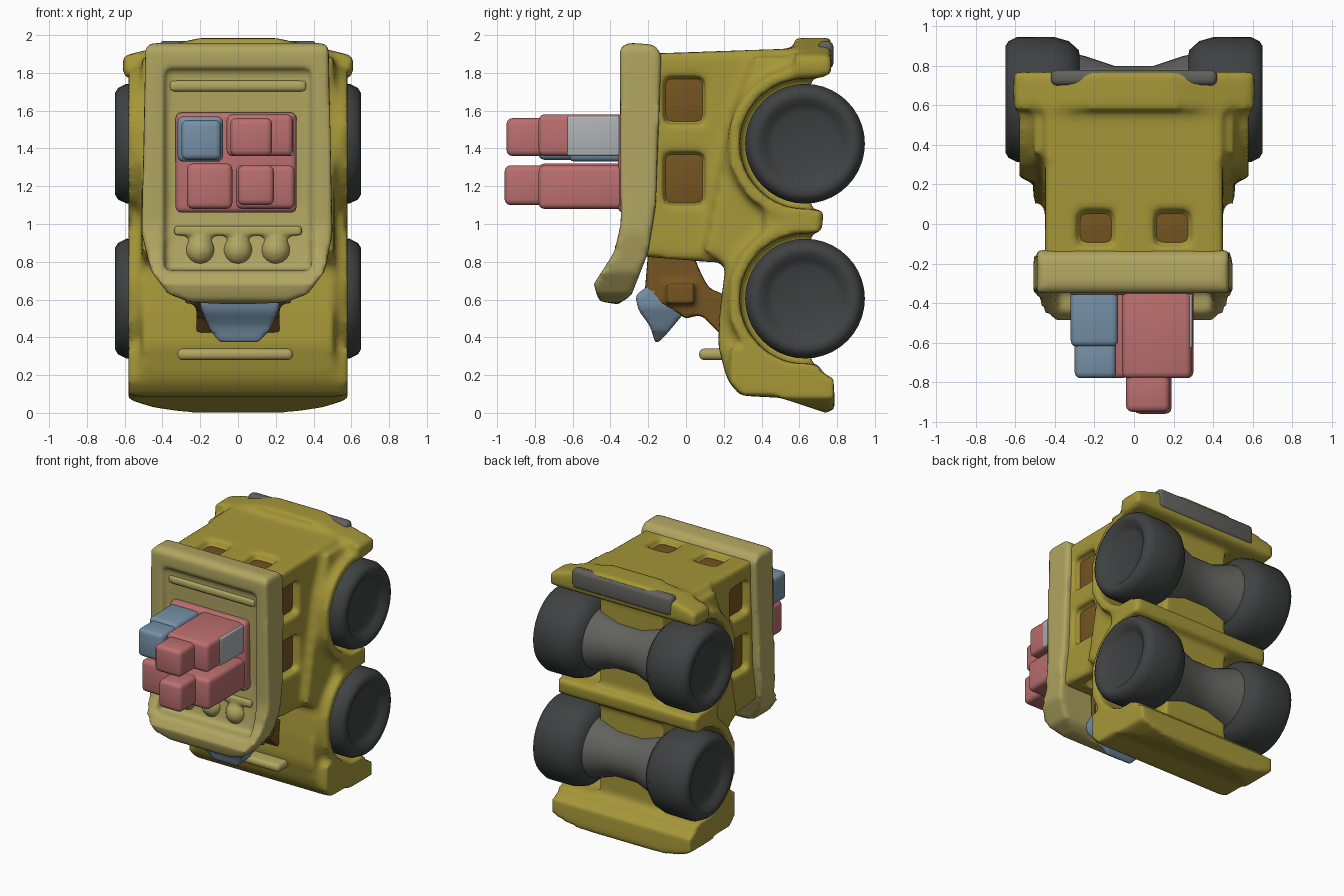
import bpy, bmesh
from math import sin, cos, pi, radians
from mathutils import Matrix

if "Cube" in bpy.data.objects:
    bpy.data.objects.remove(bpy.data.objects["Cube"])

def mat(name, c):
    m = bpy.data.materials.new(name)
    m.diffuse_color = (*c, 1)
    m.use_nodes = True
    m.node_tree.nodes["Principled BSDF"].inputs["Base Color"].default_value = m.diffuse_color
    return m

YELLOW = mat("yellow", (0.38, 0.31, 0.04))
PALE = mat("pale_yellow", (0.44, 0.38, 0.12))
BROWN = mat("brown", (0.18, 0.09, 0.015))
DARK = mat("rubber", (0.05, 0.055, 0.055))
METAL = mat("metal", (0.12, 0.12, 0.11))
RED = mat("red", (0.50, 0.16, 0.16))
BLUE = mat("blue", (0.18, 0.28, 0.38))

def prism(bm, pts, a, b, axis='x'):
    """Extrude a (y,z) profile along x, or an (x,z) profile along y."""
    def co(p, t):
        return (t, p[0], p[1]) if axis == 'x' else (p[0], t, p[1])
    lo = [bm.verts.new(co(p, a)) for p in pts]
    hi = [bm.verts.new(co(p, b)) for p in pts]
    fs = [bm.faces.new(lo), bm.faces.new(hi[::-1])]
    n = len(pts)
    for i in range(n):
        fs.append(bm.faces.new((lo[i], hi[i], hi[(i+1) % n], lo[(i+1) % n])))
    bmesh.ops.recalc_face_normals(bm, faces=fs)

def box(bm, x0, x1, y0, y1, z0, z1):
    prism(bm, [(y0, z0), (y1, z0), (y1, z1), (y0, z1)], x0, x1)

def circle(cy, cz, r, n=40, ymax=9):
    return [(min(ymax, cy + r*cos(2*pi*i/n)), cz + r*sin(2*pi*i/n)) for i in range(n)]

def lathe(bm, prof, cy, cz, sx=1, n=40):
    """Spin an (x, radius) profile about an x-parallel axis."""
    rings = [[bm.verts.new((sx*x, cy + r*cos(2*pi*i/n), cz + r*sin(2*pi*i/n)))
              for i in range(n)] for x, r in prof]
    fs = [bm.faces.new(rings[0]), bm.faces.new(rings[-1])]
    for p, q in zip(rings, rings[1:]):
        for i in range(n):
            j = (i+1) % n
            fs.append(bm.faces.new((p[i], q[i], q[j], p[j])))
    bmesh.ops.recalc_face_normals(bm, faces=fs)

def make(name, bm, m=None):
    me = bpy.data.meshes.new(name)
    bm.to_mesh(me)
    bm.free()
    ob = bpy.data.objects.new(name, me)
    bpy.context.collection.objects.link(ob)
    if m:
        me.materials.append(m)
    return ob

def mod(ob, kind, **kw):
    md = ob.modifiers.new(kind.lower(), kind)
    for k, v in kw.items():
        setattr(md, k, v)

def bake(ob, angle=60):
    dg = bpy.context.evaluated_depsgraph_get()
    me = bpy.data.meshes.new_from_object(ob.evaluated_get(dg))
    ob.modifiers.clear()
    ob.data = me
    bpy.ops.object.select_all(action='DESELECT')
    ob.select_set(True)
    bpy.context.view_layer.objects.active = ob
    bpy.ops.object.shade_smooth_by_angle(angle=radians(angle))

def melt(ob, cuts=(), size=0.02, it=4):
    """Fuse the pieces, cut, fuse again and soften."""
    mod(ob, 'REMESH', mode='VOXEL', voxel_size=size)
    for op, c in cuts:
        c.hide_render = True
        mod(ob, 'BOOLEAN', operation=op, object=c, solver='EXACT')
    if cuts:
        mod(ob, 'REMESH', mode='VOXEL', voxel_size=size)
    mod(ob, 'SMOOTH', factor=0.5, iterations=it)
    bake(ob, 80)
    for _, c in cuts:
        bpy.data.objects.remove(c)

def soft(name, pieces, m, w=0.03):
    bm = bmesh.new()
    for p in pieces:
        box(bm, *p)
    ob = make(name, bm, m)
    mod(ob, 'BEVEL', width=w, segments=3)
    bake(ob, 50)

WHEELS = [(0.63, 1.425), (0.63, 0.605)]

# body: cabin, flared lower shell, fenders and bumpers fused together
bm = bmesh.new()
prism(bm, [(-0.25, 0.83), (0.1, 0.80), (0.35, 0.80), (0.6, 1.2), (0.6, 1.93), (-0.25, 1.90)], -0.45, 0.45)
prism(bm, [(0.10, 0.86), (0.21, 0.78), (0.18, 0.55), (0.17, 0.36), (0.21, 0.20), (0.29, 0.10),
           (0.55, 0.10), (0.68, 0.10), (0.68, 1.88), (0.36, 1.88), (0.25, 1.6)], -0.51, 0.51)
prism(bm, [(0.42, 0.93), (0.72, 0.98), (0.73, 1.07), (0.42, 1.12)], -0.57, 0.57)
prism(bm, [(0.22, 0.17), (0.29, 0.09), (0.5, 0.08), (0.74, 0.0), (0.79, 0.02), (0.78, 0.19),
           (0.6, 0.24), (0.4, 0.35), (0.24, 0.35)], -0.58, 0.58)
for cy, cz in WHEELS:
    prism(bm, circle(cy, cz, 0.41, ymax=0.71), -0.58, 0.58)
prism(bm, [(-0.45, 1.93), (-0.61, 1.89), (-0.61, 1.79), (0.61, 1.79), (0.61, 1.89), (0.45, 1.93),
           (0.2, 1.985), (-0.2, 1.985)], 0.58, 0.77, 'y')
body = make("body", bm, YELLOW)

# wheel wells, window pockets, trimmed bumper corners, then the underside hollow
bm = bmesh.new()
for s in (-1, 1):
    for cy, cz in WHEELS:
        prism(bm, circle(cy, cz, 0.345), s*0.27, s*0.8)
    for z0, z1 in ((1.53, 1.78), (1.10, 1.38)):
        box(bm, s*0.38, s*0.6, -0.12, 0.10, z0, z1)
    box(bm, s*0.10, s*0.29, -0.11, 0.07, 1.85, 2.0)
    box(bm, s*0.06, s*0.36, -0.12, 0.12, 0.7, 0.88)
    prism(bm, [(s*0.25, -0.1), (s*0.25, 0.0), (s*0.45, 0.03), (s*0.7, 0.11), (s*0.7, -0.1)], 0, 1, 'y')
wells = make("body_cutter", bm)
bm = bmesh.new()
for cy, cz in WHEELS:
    box(bm, -0.8, 0.8, 0.66, 1.2, cz-0.35, cz+0.35)
melt(body, [('DIFFERENCE', wells), ('DIFFERENCE', make("underside_cutter", bm))], it=6)

# dark panes in the pockets
panes = []
for s in (-1, 1):
    a, b = sorted((s*0.3, s*0.395))
    panes += [(a, b, -0.12, 0.10, 1.53, 1.78), (a, b, -0.12, 0.10, 1.10, 1.38)]
    a, b = sorted((s*0.10, s*0.29))
    panes.append((a, b, -0.11, 0.07, 1.8, 1.865))
soft("windows", panes, BROWN, 0.01)

# roof tray with raised rim and drooping front edge
bm = bmesh.new()
prism(bm, [(-0.35, 1.93), (-0.31, 1.96), (-0.17, 1.95), (-0.13, 1.90), (-0.16, 1.1), (-0.20, 0.85),
           (-0.29, 0.62), (-0.36, 0.575), (-0.46, 0.59), (-0.49, 0.68), (-0.38, 0.85), (-0.345, 1.0)], -0.7, 0.7)
roof = make("roof", bm, PALE)
bm = bmesh.new()
prism(bm, [(-0.49, 1.93), (-0.45, 1.97), (0.45, 1.97), (0.48, 1.93), (0.50, 0.95), (0.46, 0.75), (0.37, 0.63),
           (0.25, 0.585), (0, 0.57), (-0.25, 0.585), (-0.37, 0.63), (-0.46, 0.75), (-0.51, 0.95)], -1, 1, 'y')
outline = make("roof_outline", bm)
bm = bmesh.new()
prism(bm, [(-0.6, 1.84), (-0.31, 1.82), (-0.295, 1.1), (-0.31, 0.92), (-0.34, 0.76), (-0.6, 0.74)], -0.39, 0.39)
melt(roof, [('INTERSECT', outline), ('DIFFERENCE', make("roof_cutter", bm))], 0.018, 4)

# lamps and ribs inside the tray
bm = bmesh.new()
for x in (-0.2, 0, 0.2):
    bmesh.ops.create_uvsphere(bm, u_segments=16, v_segments=10, radius=0.08,
                              matrix=Matrix.Translation((x, -0.30, 0.86)))
box(bm, -0.34, 0.34, -0.335, -0.27, 0.94, 0.99)
box(bm, -0.36, 0.36, -0.325, -0.27, 1.70, 1.76)
melt(make("roof_lamps", bm, PALE), size=0.015, it=4)

# cargo blocks standing out of the roof
soft("cargo_base", [(-0.33, 0.31, -0.36, -0.24, 1.06, 1.59)], RED)
soft("red_blocks", [(-0.06, 0.29, -0.78, -0.3, 1.36, 1.58), (-0.04, 0.18, -0.95, -0.74, 1.36, 1.56),
                    (-0.27, -0.03, -0.78, -0.3, 1.08, 1.32), (-0.01, 0.30, -0.78, -0.3, 1.08, 1.31),
                    (0.0, 0.19, -0.96, -0.74, 1.10, 1.31)], RED)
soft("blue_blocks", [(-0.32, -0.08, -0.62, -0.3, 1.33, 1.57), (-0.30, -0.09, -0.78, -0.58, 1.34, 1.55)], BLUE)
soft("grey_side_panel", [(0.24, 0.295, -0.63, -0.32, 1.36, 1.57)], mat("grey", (0.42, 0.45, 0.45)), 0.012)

# engine below the roof front, with a blue scoop
bm = bmesh.new()
prism(bm, [(-0.22, 0.62), (-0.20, 0.86), (0.03, 0.86), (0.07, 0.76), (0.12, 0.66), (0.22, 0.62),
           (0.22, 0.38), (0.14, 0.46), (0.08, 0.52), (0.0, 0.50)], -0.22, 0.22)
box(bm, -0.28, 0.28, -0.10, 0.04, 0.58, 0.68)
melt(make("engine", bm, BROWN))
bm = bmesh.new()
prism(bm, [(-0.27, 0.62), (-0.25, 0.54), (-0.19, 0.46), (-0.16, 0.36), (-0.10, 0.42), (0.0, 0.54),
           (0.03, 0.74), (-0.14, 0.72)], -0.5, 0.5)
scoop = make("scoop", bm, BLUE)
bm = bmesh.new()
prism(bm, [(-0.20, 0.8), (-0.20, 0.56), (-0.15, 0.44), (-0.09, 0.365), (0.10, 0.365), (0.17, 0.44),
           (0.22, 0.56), (0.22, 0.8)], -1, 1, 'y')
melt(scoop, [('INTERSECT', make("scoop_outline", bm))], 0.015, 2)

# thin hood bar and rear plate
soft("hood_bar", [(-0.32, 0.29, 0.07, 0.25, 0.28, 0.34)], PALE, 0.025)
soft("rear_plate", [(-0.42, 0.42, 0.70, 0.78, 1.82, 1.97)], METAL)

# wheels with dished hubs
tyre = [(0.60, 0.02), (0.60, 0.17), (0.615, 0.205), (0.645, 0.235), (0.65, 0.27), (0.635, 0.295),
        (0.59, 0.317), (0.40, 0.315), (0.33, 0.295), (0.28, 0.25), (0.26, 0.15), (0.26, 0.02)]
for pos, (cy, cz) in zip(("rear", "front"), WHEELS):
    for side, s in (("right", 1), ("left", -1)):
        bm = bmesh.new()
        lathe(bm, tyre, cy, cz, s)
        bake(make(f"{pos}_{side}_wheel", bm, DARK), 50)
    # thick axle housing
    bm = bmesh.new()
    lathe(bm, [(-0.35, 0.24), (-0.25, 0.22), (-0.1, 0.17), (0.1, 0.17), (0.25, 0.22), (0.35, 0.24)], cy, cz)
    bake(make(f"{pos}_axle", bm, METAL), 50)
